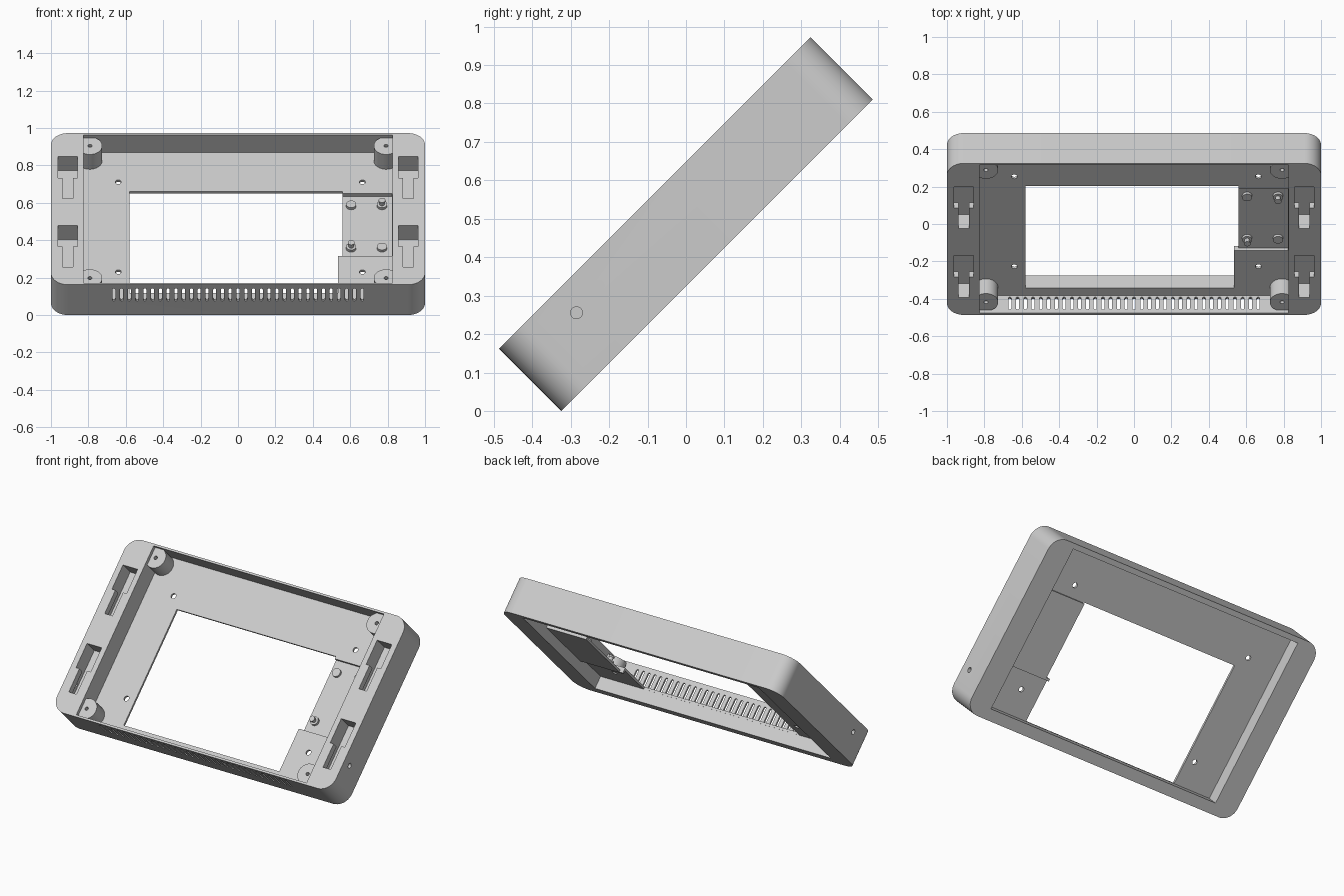
import bpy, bmesh, math
from mathutils import Matrix, Vector

if "Cube" in bpy.data.objects:
    bpy.data.objects.remove(bpy.data.objects["Cube"])

HX, HV, HW = 1.0, 0.573, 0.1145          # half width, length, thickness
FLOOR = -0.02                            # top of the floor plate
WALL_X, WALL_V = 0.825, 0.560            # cavity half sizes

grey = bpy.data.materials.new("light_grey")
grey.diffuse_color = (0.6, 0.6, 0.6, 1)
grey.use_nodes = True
grey.node_tree.nodes["Principled BSDF"].inputs["Base Color"].default_value = grey.diffuse_color


def box(bm, x0, x1, v0, v1, w0, w1):
    m = Matrix.Translation(((x0 + x1) / 2, (v0 + v1) / 2, (w0 + w1) / 2)) @ \
        Matrix.Diagonal((x1 - x0, v1 - v0, w1 - w0, 1))
    bmesh.ops.create_cube(bm, size=1, matrix=m)


def cyl(bm, x, v, w0, w1, r, seg=32):
    bmesh.ops.create_cone(bm, cap_ends=True, segments=seg, radius1=r, radius2=r,
                          depth=w1 - w0, matrix=Matrix.Translation((x, v, (w0 + w1) / 2)))


def prism(bm, pts, direction):
    f = bm.faces.new([bm.verts.new(p) for p in pts])
    ext = bmesh.ops.extrude_face_region(bm, geom=[f])
    bmesh.ops.translate(bm, vec=Vector(direction),
                        verts=[g for g in ext["geom"] if isinstance(g, bmesh.types.BMVert)])


def make(name, bm):
    bmesh.ops.recalc_face_normals(bm, faces=bm.faces)
    me = bpy.data.meshes.new(name)
    bm.to_mesh(me)
    bm.free()
    me.materials.append(grey)
    ob = bpy.data.objects.new(name, me)
    bpy.context.collection.objects.link(ob)
    return ob


def combine(target, bm, op):
    tool = make("tool", bm)
    tool.hide_render = True
    mod = target.modifiers.new("cut", 'BOOLEAN')
    mod.operation, mod.solver, mod.object, mod.use_self = op, 'EXACT', tool, True
    bpy.context.view_layer.objects.active = target
    bpy.ops.object.modifier_apply(modifier=mod.name)
    bpy.data.objects.remove(tool)


# Rounded slab
bm = bmesh.new()
R, N = 0.09, 10
outline = []
for i, (sx, sv) in enumerate([(1, 1), (-1, 1), (-1, -1), (1, -1)]):
    for k in range(N + 1):
        a = math.pi / 2 * (i + k / N)
        outline.append((sx * (HX - R) + R * math.cos(a), sv * (HV - R) + R * math.sin(a), -HW))
prism(bm, outline, (0, 0, 2 * HW))
housing = make("housing", bm)

# Front cavity and shallower rear recess leave a thin floor plate
bm = bmesh.new()
box(bm, -WALL_X, WALL_X, -WALL_V, WALL_V, FLOOR, 0.3)
box(bm, -0.845, 0.845, -0.504, 0.54, -0.3, FLOOR - 0.0145)
combine(housing, bm, 'DIFFERENCE')

# Corner bosses, and the thickened plate around the sunken pocket
bm = bmesh.new()
for sx in (-1, 1):
    for sv in (-1, 1):
        cyl(bm, sx * 0.792, sv * 0.5, FLOOR - 0.005, 0.092, 0.066)
combine(housing, bm, 'UNION')
bm = bmesh.new()
box(bm, 0.50, 0.85, -0.235, 0.262, -0.0545, FLOOR - 0.006)
combine(housing, bm, 'UNION')

# Window, pocket and screw holes
bm = bmesh.new()
box(bm, -0.58, 0.535, -0.503, 0.266, -0.1, 0.02)
box(bm, 0.50, 0.56, -0.22, 0.266, -0.1, 0.02)
combine(housing, bm, 'DIFFERENCE')
bm = bmesh.new()
box(bm, 0.52, WALL_X - 0.001, -0.22, 0.25, -0.04, 0.02)
for x in (-0.64, 0.665):
    for v in (-0.342, 0.338):
        cyl(bm, x, v, -0.08, 0.03, 0.016, 20)
for sx in (-1, 1):
    for sv in (-1, 1):
        cyl(bm, sx * 0.792, sv * 0.5, 0.01, 0.15, 0.011, 16)
combine(housing, bm, 'DIFFERENCE')

# Undercut hanging slots in both side rails: lip opening, then wide chamber
bm = bmesh.new()
for sx in (-1, 1):
    for top in (0.395, -0.125):
        c = sx * 0.911
        box(bm, c - 0.0525, c + 0.0525, top - 0.16, top, 0.05, 0.2)
        box(bm, c - 0.0275, c + 0.0275, top - 0.315, top - 0.1, 0.05, 0.2)
combine(housing, bm, 'DIFFERENCE')
bm = bmesh.new()
for sx in (-1, 1):
    for top in (0.395, -0.125):
        c = sx * 0.911
        box(bm, c - 0.0525, c + 0.0525, top - 0.315, top, HW - 0.105, HW - 0.042)
combine(housing, bm, 'DIFFERENCE')

# Vent slots through the lower wall and a blind hole in each end
bm = bmesh.new()
r, half = 0.008, 0.047
for i in range(33):
    x = (i - 16) * 0.0415
    pts = []
    for s in (1, -1):
        for k in range(7):
            a = math.pi * k / 6
            pts.append((x + s * r * math.cos(a), -0.62, 0.039 + s * (half - r + r * math.sin(a))))
    prism(bm, pts, (0, 0.08, 0))
for sx in (-1, 1):
    m = Matrix.Translation((sx * 0.98, -0.3645, 0.0385)) @ Matrix.Rotation(math.pi / 2, 4, 'Y')
    bmesh.ops.create_cone(bm, cap_ends=True, segments=24, radius1=0.0155, radius2=0.0155,
                          depth=0.12, matrix=m)
combine(housing, bm, 'DIFFERENCE')

# Standoffs in the pocket, two of them with locating pins
bm = bmesh.new()
for x in (0.605, 0.77):
    for v in (0.175, -0.145):
        cyl(bm, x, v, -0.045, -0.024, 0.027, 24)
        if (x < 0.7) == (v < 0):
            cyl(bm, x, v, -0.03, -0.002, 0.014, 20)
            cyl(bm, x, v, -0.003, 0.006, 0.018, 20)
standoffs = make("standoffs", bm)

# Lean everything back by 45 degrees, resting on the lower edge
lean = Matrix.Translation((0, 0, (HV + HW) * math.sqrt(0.5))) @ Matrix.Rotation(math.pi / 4, 4, 'X')
for ob in (housing, standoffs):
    ob.data.transform(lean)
    bpy.ops.object.select_all(action='DESELECT')
    ob.select_set(True)
    bpy.context.view_layer.objects.active = ob
    bpy.ops.object.shade_smooth_by_angle(angle=math.radians(30))
